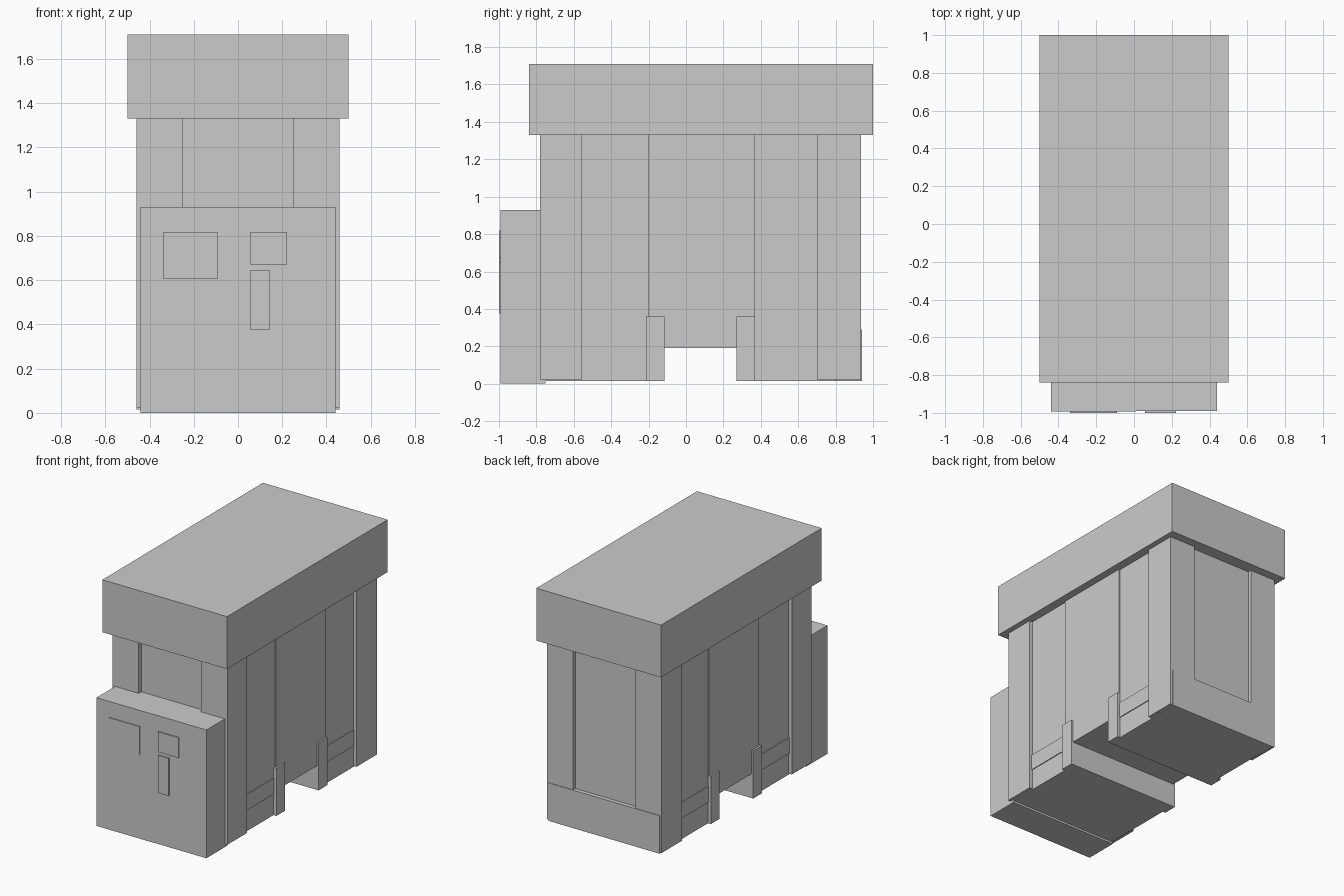
import bpy

if "Cube" in bpy.data.objects:
    bpy.data.objects.remove(bpy.data.objects["Cube"])


def mesh_object(name, verts, faces):
    mesh = bpy.data.meshes.new(name)
    mesh.from_pydata(verts, [], faces)
    mesh.update()
    obj = bpy.data.objects.new(name, mesh)
    bpy.context.collection.objects.link(obj)
    return obj


def extrude_x(name, profile, x0, x1):
    """Extrude a counter-clockwise (y, z) profile along x."""
    n = len(profile)
    verts = [(x, y, z) for x in (x0, x1) for y, z in profile]
    faces = [tuple(reversed(range(n))), tuple(range(n, 2 * n))]
    faces += [(i, (i + 1) % n, n + (i + 1) % n, n + i) for i in range(n)]
    return mesh_object(name, verts, faces)


def box(name, x, y, z):
    return extrude_x(name, [(y[0], z[0]), (y[1], z[0]), (y[1], z[1]), (y[0], z[1])], *x)


def pair(name, x, y, z):
    """A box and its mirror image across x = 0."""
    box(name + "_right", x, y, z)
    box(name + "_left", (-x[1], -x[0]), y, z)


# Main body with the open channel running through underneath
extrude_x("body_core", [
    (-0.75, 0.015), (-0.115, 0.015), (-0.115, 0.19), (0.27, 0.19), (0.27, 0.015),
    (0.91, 0.015), (0.91, 1.34), (-0.75, 1.34)], -0.435, 0.435)

# Overhanging top box
box("top_box", (-0.5, 0.5), (-0.84, 1.0), (1.33, 1.71))

# Corner columns, leaving recessed panels at front and back
pair("front_column", (0.25, 0.46), (-0.78, -0.555), (0.022, 1.34))
pair("back_column", (0.25, 0.46), (0.70, 0.936), (0.022, 1.34))

# Slightly raised centre panels on both sides
pair("side_panel", (0.42, 0.445), (-0.2, 0.37), (0.19, 1.34))

# Short legs beside the channel
pair("front_leg", (0.42, 0.458), (-0.215, -0.115), (0.015, 0.36))
pair("back_leg", (0.42, 0.458), (0.27, 0.37), (0.015, 0.36))

# Low bars between legs and columns
pair("front_bar", (0.42, 0.441), (-0.56, -0.21), (0.17, 0.285))
pair("back_bar", (0.42, 0.441), (0.365, 0.705), (0.17, 0.285))

# Back kick plate
box("back_plate", (-0.445, 0.445), (0.80, 0.94), (0.015, 0.29))

# Front cabinet in two halves
box("cabinet_left", (-0.44, 0.01), (-0.993, -0.75), (0, 0.93))
box("cabinet_right", (0.01, 0.44), (-0.991, -0.75), (0, 0.93))

# Raised plates on the cabinet front
for name, x, z in (("wide_plate", (-0.34, -0.09), (0.608, 0.815)),
                   ("small_plate", (0.057, 0.222), (0.672, 0.818)),
                   ("tall_plate", (0.057, 0.143), (0.375, 0.647))):
    box(name, x, (-1.0, -0.98), z)
